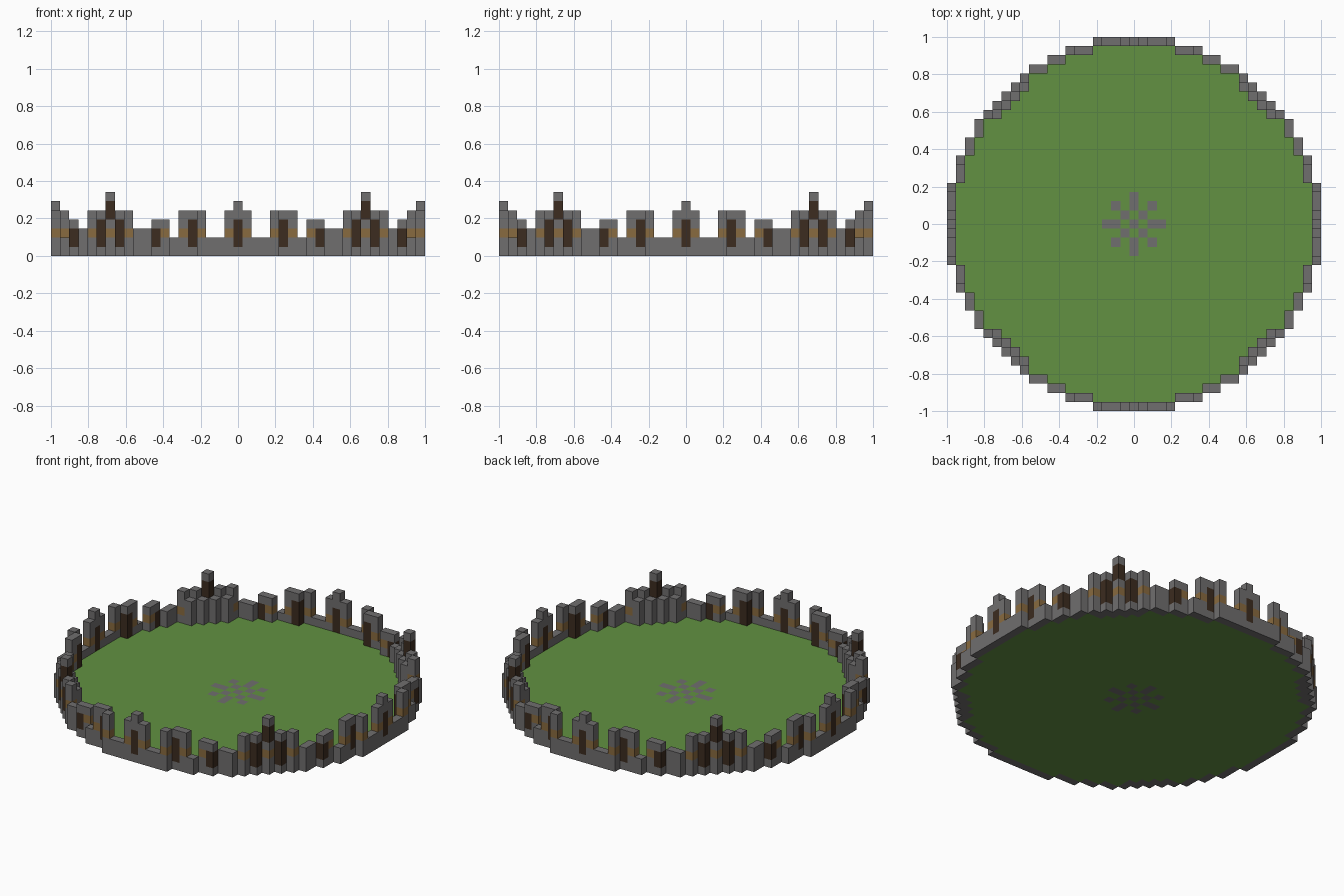
import bpy
import bmesh
from mathutils import Vector

if "Cube" in bpy.data.objects:
    bpy.data.objects.remove(bpy.data.objects["Cube"], do_unlink=True)

U = 2 / 41  # block size


def material(name, rgb):
    m = bpy.data.materials.new(name)
    m.use_nodes = True
    m.diffuse_color = (*rgb, 1)
    bsdf = next(n for n in m.node_tree.nodes if n.type == "BSDF_PRINCIPLED")
    bsdf.inputs["Base Color"].default_value = (*rgb, 1)
    bsdf.inputs["Roughness"].default_value = 0.9
    return m


STONE = material("stone grey", (0.162, 0.156, 0.158))
GRASS = material("grass green", (0.122, 0.284, 0.054))
PLANK = material("plank tan", (0.25, 0.145, 0.05))
LOG = material("log brown", (0.045, 0.025, 0.014))

cells = {}  # block position -> part name


def mirrored(x, y):
    """All eight copies of a position around the ring."""
    return {(sx * a, sy * b) for a, b in ((x, y), (y, x))
            for sx in (-1, 1) for sy in (-1, 1)}


# One eighth of the ring wall: each run of columns lies at one distance out
distances = [20] * 5 + [19] * 3 + [18] * 2 + [17] * 2 + [16, 15, 14]
heights = [6, 5, 2, 2, 5, 5, 5, 2, 4, 4, 3, 3, 5, 5, 7]
ring = [(x, y, h) for x, (y, h) in enumerate(zip(distances, heights))]
ring += [(12, 15, 4), (13, 14, 4)]  # inner buttresses at the diagonals

logs = {0: (1, 2, 3), 5: (1, 2, 3), 9: (1, 2), 13: (1, 2, 3), 14: (4, 5)}
planks = (1, 4, 6, 8, 12, 14)

wall = {}
for x, y, h in ring:
    outer = y == distances[x]
    for px, py in mirrored(x, y):
        wall[px, py] = h
        for z in range(h):
            part = "ring_wall"
            if outer and z in logs.get(x, ()):
                part = "log_posts"
            elif outer and x in planks and z == 2:
                part = "plank_band"
            cells[px, py, z] = part

# Grass floor inside the ring, with a paved star in the middle
star = set()
for x, y in ((0, 0), (1, 1), (2, 2), (0, 2), (0, 3)):
    star |= mirrored(x, y)
for y in range(-20, 21):
    edge = max(x for x, wy in wall if wy == y)
    for x in range(-edge, edge + 1):
        if (x, y) not in wall:
            cells[x, y, 0] = "paved_star" if (x, y) in star else "grass_floor"

SIDES = [Vector(s) for s in ((1, 0, 0), (-1, 0, 0), (0, 1, 0),
                             (0, -1, 0), (0, 0, 1), (0, 0, -1))]


def build(name, mat):
    """Join the outward faces of all blocks of a part into one object."""
    bm = bmesh.new()
    for pos, part in cells.items():
        if part != name:
            continue
        centre = Vector(pos) + Vector((0, 0, 0.5))
        for n in SIDES:
            if tuple(int(a + b) for a, b in zip(pos, n)) in cells:
                continue
            u = Vector((n.y, n.z, n.x))
            v = n.cross(u)
            corners = (-u - v, u - v, u + v, v - u)
            bm.faces.new([bm.verts.new((centre + (n + c) / 2) * U)
                          for c in corners])
    bmesh.ops.remove_doubles(bm, verts=bm.verts[:], dist=U / 100)
    mesh = bpy.data.meshes.new(name)
    bm.to_mesh(mesh)
    bm.free()
    mesh.materials.append(mat)
    bpy.context.collection.objects.link(bpy.data.objects.new(name, mesh))


build("ring_wall", STONE)
build("log_posts", LOG)
build("plank_band", PLANK)
build("grass_floor", GRASS)
build("paved_star", STONE)
